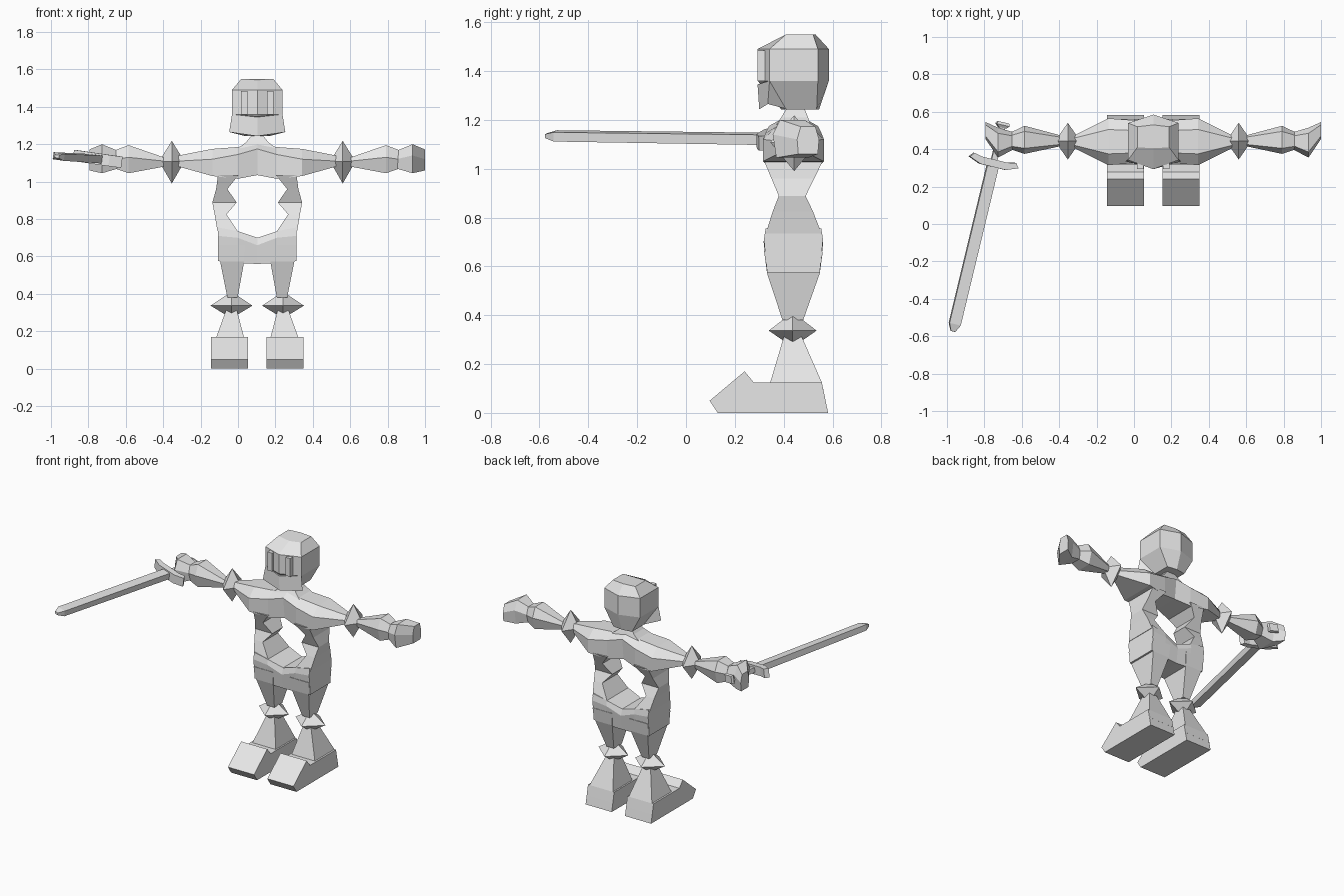
import bpy, bmesh, math
from mathutils import Vector, Matrix

if "Cube" in bpy.data.objects:
    bpy.data.objects.remove(bpy.data.objects["Cube"])

CX, CY = 0.103, 0.44      # body axis
mat = bpy.data.materials.new("plain_grey")
mat.diffuse_color = (0.8, 0.8, 0.8, 1)
mat.use_nodes = True
mat.node_tree.nodes["Principled BSDF"].inputs["Base Color"].default_value = mat.diffuse_color


def finish(name, bm):
    bmesh.ops.recalc_face_normals(bm, faces=bm.faces)
    me = bpy.data.meshes.new(name)
    bm.to_mesh(me)
    bm.free()
    me.materials.append(mat)
    ob = bpy.data.objects.new(name, me)
    bpy.context.collection.objects.link(ob)
    return ob


def loft(name, rings, side=1, ox=CX):
    """Skin a list of equal-length point rings; x is measured from the body axis."""
    bm = bmesh.new()
    vs = [[bm.verts.new((ox + side * x, y, z)) for x, y, z in r] for r in rings]
    n = len(rings[0])
    for a, b in zip(vs, vs[1:]):
        for i in range(n):
            bm.faces.new((a[i], a[(i + 1) % n], b[(i + 1) % n], b[i]))
    bm.faces.new(vs[0])
    bm.faces.new(vs[-1])
    return finish(name, bm)


def slab(x0, x1, y0, y1, z):
    return [(x0, y0, z), (x1, y0, z), (x1, y1, z), (x0, y1, z)]


def octa(name, c, rx, ry, up, down, side):
    bm = bmesh.new()
    p = lambda x, y, z: bm.verts.new((CX + side * (c[0] + x), c[1] + y, c[2] + z))
    mid = [p(rx, 0, 0), p(0, ry, 0), p(-rx, 0, 0), p(0, -ry, 0)]
    for tip in (p(0, 0, up), p(0, 0, -down)):
        for i in range(4):
            bm.faces.new((mid[i], mid[(i + 1) % 4], tip))
    return finish(name, bm)


def arm_ring(x, a, b, c, zt, zm, zb, y=CY):
    """Six-sided section across the arm: top, middle and bottom half widths."""
    return [(x, y - a, zt), (x, y + a, zt), (x, y + b, zm),
            (x, y + c, zb), (x, y - c, zb), (x, y - b, zm)]


# chest running out into both upper arms
half = [arm_ring(0.0, .055, .10, .085, 1.20, 1.175, 1.035),
        arm_ring(.105, .06, .115, .11, 1.185, 1.145, 1.015),
        arm_ring(.24, .065, .125, .125, 1.175, 1.12, 1.03),
        arm_ring(.42, .02, .035, .025, 1.14, 1.11, 1.08)]
loft("chest", [[(-x, y, z) for x, y, z in r] for r in half[:0:-1]] + half)

# pelvis bowl
def hip_ring(x, zt, zm, zb, a, b, c):
    return arm_ring(x, a, b, c, zt, zm, zb)
hips = [hip_ring(0, .70, .66, .56, .10, .115, .10),
        hip_ring(.105, .735, .70, .565, .115, .122, .105),
        hip_ring(.21, .755, .71, .575, .114, .121, .108)]
loft("pelvis", [[(-x, y, z) for x, y, z in r] for r in hips[:0:-1]] + hips)

# neck
loft("neck", [slab(-.10, .10, .37, .51, 1.18), slab(-.06, .06, .39, .50, 1.21),
              slab(-.02, .02, .42, .48, 1.26)])

# head: six-sided shell
def hexa(x, yf, y0, y1, yb, z, zf=None):
    zf = z if zf is None else zf
    return [(0, yf, zf), (x, y0, z), (x, y1, z), (0, yb, z), (-x, y1, z), (-x, y0, z)]
loft("head", [hexa(.07, .39, .404, .535, .545, 1.243),
              hexa(.135, .293, .342, .54, .585, 1.36),
              hexa(.135, .293, .342, .54, .585, 1.49),
              hexa(.085, .405, .41, .52, .53, 1.55, 1.54)])

# jaw guard under the face
loft("jaw_guard", [[(0, .293, 1.345), (.135, .342, 1.36), (.06, .42, 1.32),
                    (-.06, .42, 1.32), (-.135, .342, 1.36)],
                   [(0, .30, 1.243), (.15, .335, 1.265), (.07, .41, 1.245),
                    (-.07, .41, 1.245), (-.15, .335, 1.265)]])

for s, tag in ((1, "left"), (-1, "right")):
    # eye plates
    loft(tag + "_eye", [slab(.052, .086, .293, .335, 1.36),
                        slab(.052, .086, .293, .335, 1.485)], s)
    # waist pillar with a spike towards the opening
    loft(tag + "_waist", [slab(.10, .21, .318, .562, 1.035),
                          slab(.16, .22, .35, .525, .96),
                          slab(.11, .24, .38, .49, .888),
                          slab(.165, .228, .355, .52, .825),
                          slab(.105, .213, .327, .555, .735)], s)
    # thigh
    loft(tag + "_thigh", [slab(.065, .21, .32, .56, .66),
                          slab(.07, .198, .332, .548, .572),
                          slab(.105, .16, .395, .48, .38)], s)
    octa(tag + "_knee", (.138, .437, .337), .112, .098, .075, .068, s)
    # shin
    loft(tag + "_shin", [slab(.108, .168, .40, .475, .31),
                         slab(.06, .235, .345, .556, .125),
                         slab(.05, .245, .345, .57, .06)], s)
    # foot: side profile pulled across its width
    prof = [(.13, .0), (.097, .05), (.24, .17), (.277, .125), (.556, .125), (.582, .0)]
    loft(tag + "_foot", [[(x, y, z) for y, z in prof] for x in (.05, .247)], s)
    # elbow, forearm, fist
    octa(tag + "_elbow", (.457, .443, 1.108), .068, .098, .11, .118, s)
    loft(tag + "_forearm", [arm_ring(.50, .02, .03, .02, 1.13, 1.11, 1.08, .445),
                            arm_ring(.688, .045, .075, .05, 1.195, 1.13, 1.045, .45),
                            arm_ring(.755, .03, .048, .035, 1.17, 1.12, 1.068, .445)], s)
    loft(tag + "_hand", [arm_ring(.745, .025, .045, .035, 1.165, 1.12, 1.07, .445),
                         arm_ring(.83, .05, .08, .065, 1.20, 1.14, 1.045, .435),
                         arm_ring(.897, .03, .045, .04, 1.172, 1.12, 1.06, .50)], s)

# sword: built along its own axis, then swung into the hand
def sword_ring(d, w, t):
    return [(-w, d, -t), (w, d, -t), (w, d, t), (-w, d, t)]
sword = [loft("sword_blade", [sword_ring(.0, .031, .021), sword_ring(-.885, .031, .019),
                              sword_ring(-.925, .012, .008)], ox=0),
         loft("sword_grip", [sword_ring(.0, .016, .016), sword_ring(.21, .016, .016)], ox=0),
         loft("sword_pommel", [sword_ring(.195, .02, .02), sword_ring(.21, .036, .03),
                               sword_ring(.225, .03, .025)], ox=0),
         loft("sword_guard", [[(-.135, .005, z), (-.07, -.02, z), (.07, -.02, z), (.135, .005, z),
                               (.115, .03, z), (.07, .02, z), (-.07, .02, z), (-.115, .03, z)]
                              for z in (-.03, .03)], ox=0)]
swing = (Matrix.Translation((-.752, .325, 1.122)) @ Matrix.Rotation(math.radians(-13.5), 4, 'Z')
         @ Matrix.Rotation(math.radians(-.8), 4, 'X') @ Matrix.Rotation(math.radians(8), 4, 'Y'))
for ob in sword:
    ob.data.transform(swing)
